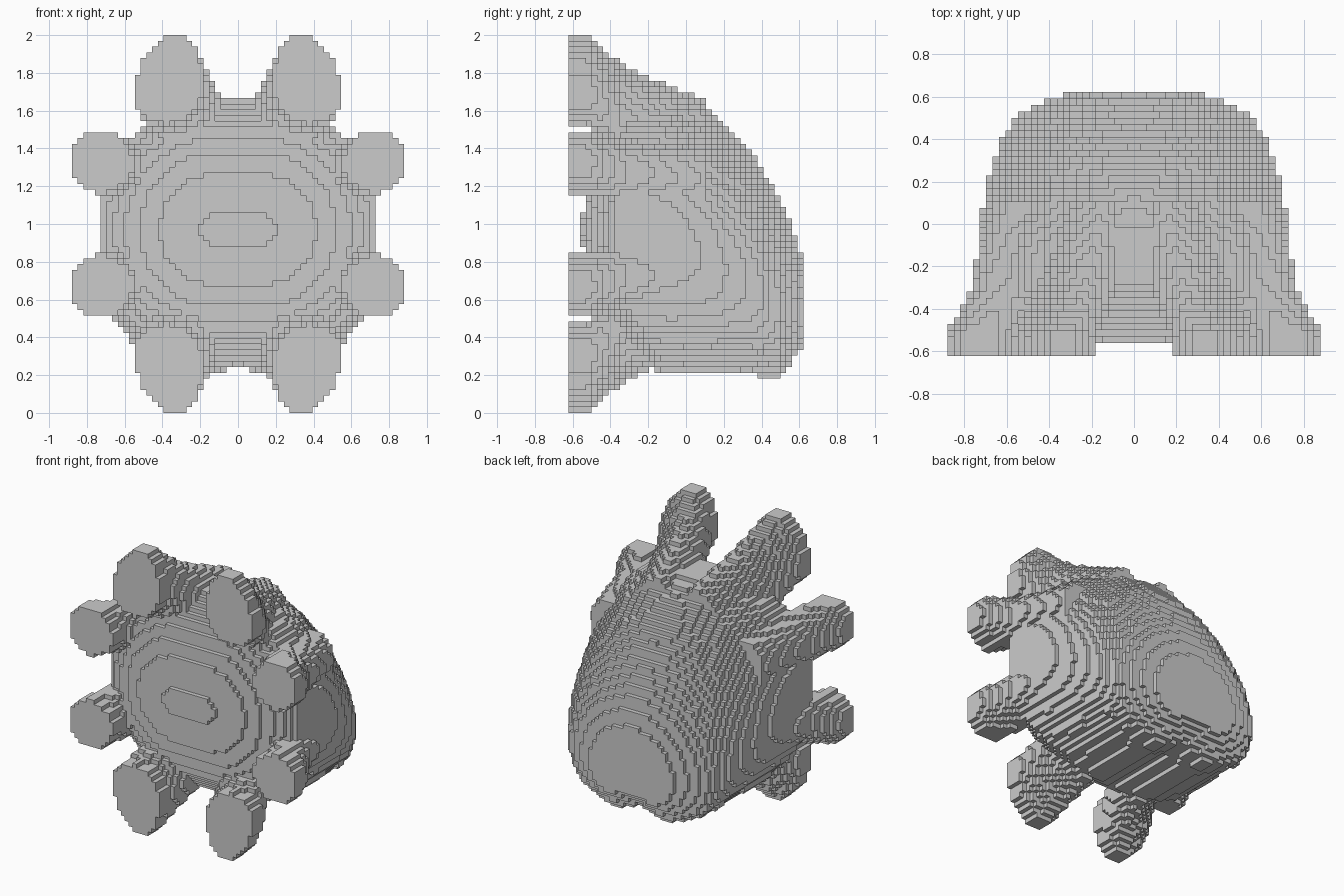
import bpy
import bmesh
import math
from itertools import product

cube = bpy.data.objects.get("Cube")
if cube:
    bpy.data.objects.remove(cube, do_unlink=True)

# Grid of small cubes
H = 2 / 66
NX, NY, NZ = 58, 41, 66

# Body sections along the depth: y, half width, top, bottom
SECTIONS = [(-0.65, 0.74, 1.66, 0.21), (-0.1, 0.735, 1.68, 0.2),
            (0.1, 0.71, 1.61, 0.2), (0.3, 0.66, 1.44, 0.2),
            (0.4, 0.625, 1.3, 0.18), (0.5, 0.56, 1.12, 0.18),
            (0.56, 0.46, 1.0, 0.26), (0.61, 0.32, 0.83, 0.32),
            (0.7, 0.3, 0.8, 0.33)]

# Arms, mirrored on x and about mid height:
# x, z offset, half width, outer and inner half height, slope, skew, tip power
ARMS = [(0.365, 0.73, 0.185, 0.28, 0.2, 1, 0.12, 1.7),
        (0.72, 0.33, 0.165, 0.165, 0.165, 0.6, 0, 2)]
MID = 1.0


def section(y):
    for a, b in zip(SECTIONS, SECTIONS[1:]):
        if y <= b[0]:
            f = (y - a[0]) / (b[0] - a[0])
            return [p + (q - p) * f for p, q in zip(a[1:], b[1:])]
    return SECTIONS[-1][1:]


def in_body(x, y, z):
    # Gently domed front, longer sideways
    r = math.hypot(max(abs(x) - 0.12, 0), z - 0.97)
    if y < -0.548 + 0.38 * r ** 2 + 1.8 * r ** 8:
        return False
    # Shallow groove along the underside
    width, top, bottom = section(y)
    if z < bottom + 0.06 * math.exp(-(x / 0.14) ** 2):
        return False
    # Egg-shaped section, widest lower down towards the back
    back = min(max((y + 0.2) / 0.5, 0), 1)
    centre = bottom + (top - bottom) * (0.5 - 0.08 * back)
    if z > centre:
        half, power = top - centre, 2.2 - 0.33 * back
    else:
        half, power = centre - bottom, 2.5
    return abs(x / width) ** power + abs((z - centre) / half) ** power < 1


def in_arm(x, y, z):
    if y > 0.12:
        return False
    # Straight at the tip, then bending in to merge with the body
    t = max(0, y + 0.52)
    bend = 1.25 * min(t, 0.2) + 0.55 * max(0, t - 0.2)
    for ax, az, rx, outer, inner, slope, skew, tip in ARMS:
        k = 1 - slope * bend
        dz = abs(z - MID) - az * k
        dx = abs(x) - ax * k + skew * dz
        rz, power = (outer, tip) if dz > 0 else (inner, 2)
        if abs(dx / rx) ** power + abs(dz / rz) ** power < 1:
            return True
    return False


def position(i, j, k):
    return ((i - NX / 2) * H, (j - NY / 2) * H, k * H)


filled = set()
for cell in product(range(NX), range(NY), range(NZ)):
    p = [c + H / 2 for c in position(*cell)]
    if in_body(*p) or in_arm(*p):
        filled.add(cell)

# Skin only the exposed sides of the cubes
bm = bmesh.new()
corners = {}


def corner(c):
    if c not in corners:
        corners[c] = bm.verts.new(position(*c))
    return corners[c]


for cell in sorted(filled):
    for axis, side in product(range(3), (0, 1)):
        neighbour = list(cell)
        neighbour[axis] += 2 * side - 1
        if tuple(neighbour) in filled:
            continue
        u, v = (axis + 1) % 3, (axis + 2) % 3
        loop = []
        for du, dv in ((0, 0), (1, 0), (1, 1), (0, 1)):
            c = list(cell)
            c[axis] += side
            c[u] += du
            c[v] += dv
            loop.append(corner(tuple(c)))
        bm.faces.new(loop if side else loop[::-1])

mesh = bpy.data.meshes.new("blocky_body_with_arms")
bm.to_mesh(mesh)
bm.free()
body = bpy.data.objects.new("blocky_body_with_arms", mesh)
bpy.context.collection.objects.link(body)

# Plain grey
grey = bpy.data.materials.new("grey")
grey.use_nodes = True
colour = (0.6, 0.6, 0.6, 1)
grey.diffuse_color = colour
grey.node_tree.nodes["Principled BSDF"].inputs["Base Color"].default_value = colour
mesh.materials.append(grey)
